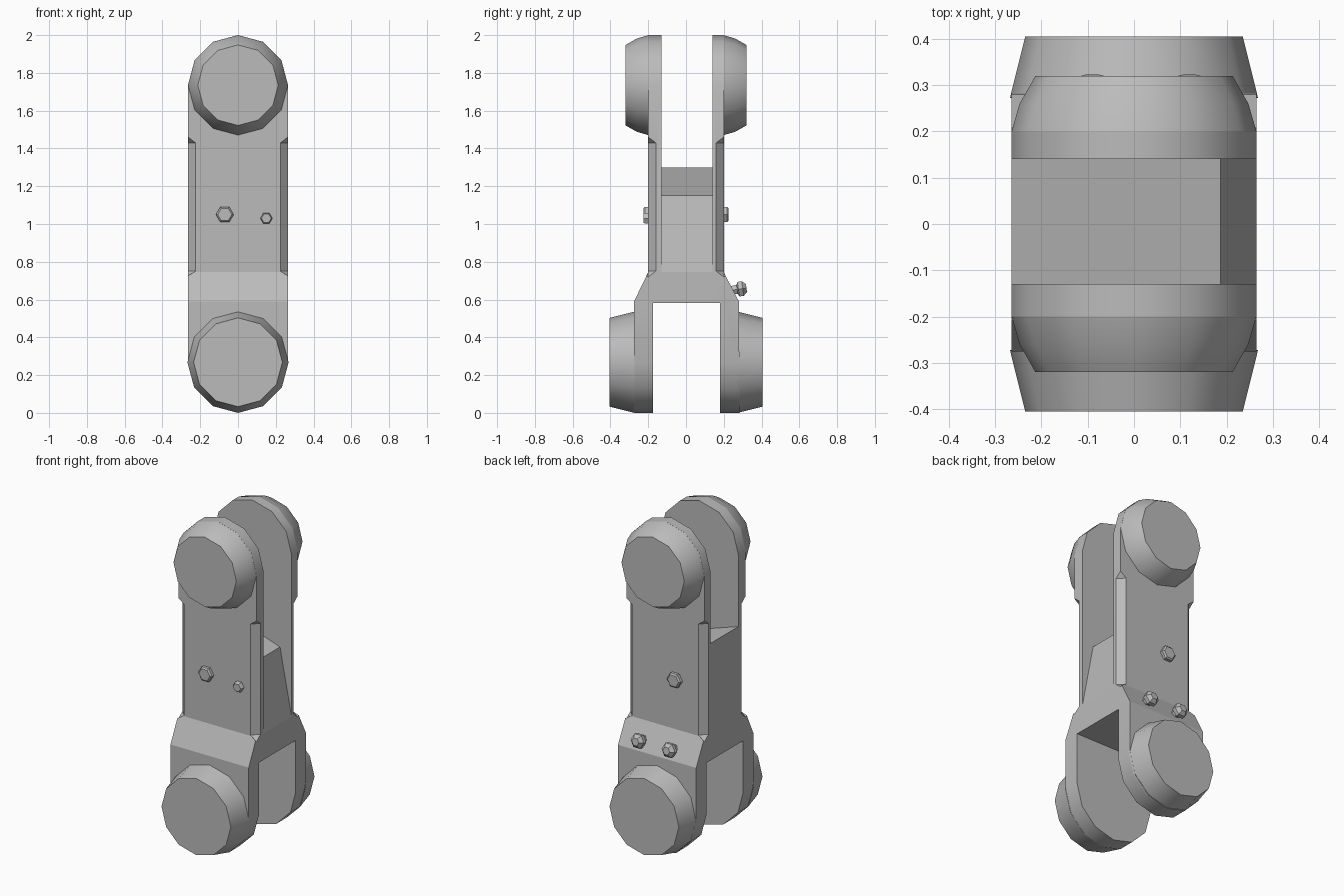
import bpy
import bmesh
from math import sin, cos, pi, radians
from mathutils import Matrix, Vector

old = bpy.data.objects.get("Cube")
if old:
    bpy.data.objects.remove(old, do_unlink=True)

grey = bpy.data.materials.new("plain grey")
grey.use_nodes = True
COLOUR = (0.5, 0.5, 0.5, 1)
grey.diffuse_color = COLOUR
grey.node_tree.nodes["Principled BSDF"].inputs["Base Color"].default_value = COLOUR


def finish(name, bm):
    """Turn a bmesh into a linked object with outward normals."""
    bmesh.ops.recalc_face_normals(bm, faces=bm.faces)
    mesh = bpy.data.meshes.new(name)
    bm.to_mesh(mesh)
    bm.free()
    mesh.materials.append(grey)
    obj = bpy.data.objects.new(name, mesh)
    bpy.context.collection.objects.link(obj)
    return obj


def smooth(obj, angle=35):
    bpy.ops.object.select_all(action='DESELECT')
    obj.select_set(True)
    bpy.context.view_layer.objects.active = obj
    bpy.ops.object.shade_smooth_by_angle(angle=radians(angle))


def prism(name, points, start, depth):
    """Extrude a closed outline from a start offset along a depth vector."""
    bm = bmesh.new()
    face = bm.faces.new([bm.verts.new(Vector(p) + Vector(start)) for p in points])
    out = bmesh.ops.extrude_face_region(bm, geom=[face])
    verts = [g for g in out["geom"] if isinstance(g, bmesh.types.BMVert)]
    bmesh.ops.translate(bm, verts=verts, vec=depth)
    return finish(name, bm)


def loft(bm, sides, rings, matrix):
    """Stack regular rings of (height, radius) along the local z axis."""
    loops = []
    for h, r in rings:
        loops.append([bm.verts.new(matrix @ Vector((r * sin(2 * pi * i / sides),
                                                    r * cos(2 * pi * i / sides), h)))
                      for i in range(sides)])
    for a, b in zip(loops, loops[1:]):
        for i in range(sides):
            j = (i + 1) % sides
            bm.faces.new((a[i], a[j], b[j], b[i]))
    bm.faces.new(loops[0][::-1])
    bm.faces.new(loops[-1])


def turned(name, sides, rings, place, direction):
    bm = bmesh.new()
    turn = Vector(direction).to_track_quat('Z', 'X').to_matrix().to_4x4()
    loft(bm, sides, rings, Matrix.Translation(place) @ turn)
    obj = finish(name, bm)
    smooth(obj)
    return obj


def carve(obj, tool, operation):
    """Apply a boolean and throw the tool away."""
    mod = obj.modifiers.new("cut", 'BOOLEAN')
    mod.operation, mod.object, mod.solver = operation, tool, 'EXACT'
    bpy.context.view_layer.update()
    graph = bpy.context.evaluated_depsgraph_get()
    mesh = bpy.data.meshes.new_from_object(obj.evaluated_get(graph))
    obj.modifiers.clear()
    obj.data = mesh
    bpy.data.objects.remove(tool, do_unlink=True)


R, TOP, LOW = 0.265, 1.735, 0.265
SHOULDER, SKIRT = 0.745, 0.59

# Double fork: side profile trimmed by a rounded front outline
side = [(-0.2, 2.1), (-0.13, 2.1), (-0.13, SHOULDER), (0.14, SHOULDER), (0.14, 2.1),
        (0.2, 2.1), (0.2, SHOULDER), (0.28, SKIRT), (0.285, -0.1), (0.18, -0.1),
        (0.18, 0.583), (-0.175, 0.583), (-0.175, -0.1), (-0.275, -0.1),
        (-0.275, SKIRT), (-0.2, SHOULDER)]
link = prism("double_fork", [(0, y, z) for y, z in side], (-0.4, 0, 0), (0.8, 0, 0))
outline = [(R * cos(pi * i / 6), 0, TOP + R * sin(pi * i / 6)) for i in range(7)]
outline += [(-R * cos(pi * i / 6), 0, LOW - R * sin(pi * i / 6)) for i in range(7)]
carve(link, prism("trim", outline, (0, -0.5, 0), (0, 1, 0)), 'INTERSECT')

# Chamfers with pointed ends on the four upright corners
bm = bmesh.new()
for x in (-R, R):
    for y in (-0.2, 0.2):
        loft(bm, 4, [(0.72, 0.001), (0.75, 0.04), (1.43, 0.04), (1.46, 0.001)],
             Matrix.Translation((x, y, 0)))
carve(link, finish("corner_cutter", bm), 'DIFFERENCE')
smooth(link)
verts = link.data.vertices
for edge in link.data.edges:
    za, zb = (verts[v].co.z for v in edge.vertices)
    if any(abs(za - z) < 0.01 and abs(zb - z) < 0.01 for z in (SHOULDER, SKIRT)):
        edge.use_edge_sharp = True

# Web between the upper arms, leaning on one side
web = [(-R, 0, SHOULDER), (R, 0, SHOULDER), (0.187, 0, 1.15), (-R, 0, 1.3)]
prism("fork_web", web, (0, -0.13, 0), (0, 0.27, 0))

# Tapered pivot caps on both arms of both forks
for word, s in (("front", -1), ("back", 1)):
    turned("upper_cap_" + word, 12, [(0.198, R), (0.26, 0.247), (0.32, 0.213)],
           (0, 0, TOP), (0, s, 0))
    turned("lower_cap_" + word, 12, [(0.272, 0.268), (0.405, 0.235)],
           (0, 0, 0.268), (0, s, 0))

# Hex bolts on the flat arm faces
for name, x, z, r, s in (("front_bolt_large", -0.07, 1.05, 0.047, -1),
                         ("front_bolt_small", 0.15, 1.03, 0.032, -1),
                         ("back_bolt", -0.07, 1.05, 0.047, 1)):
    turned(name, 6, [(-0.01, r), (0.018, r), (0.026, r * 0.8)],
           (x, 0.2 * s, z), (0, s, 0))

# Raised bolts on the sloping back shoulder
for name, x in (("shoulder_bolt_left", 0.12), ("shoulder_bolt_right", -0.09)):
    turned(name, 6, [(-0.02, 0.025), (0.025, 0.028), (0.032, 0.045),
                     (0.055, 0.045), (0.075, 0.024)],
           (x, 0.246, 0.65), (0, 1, 0.15))
